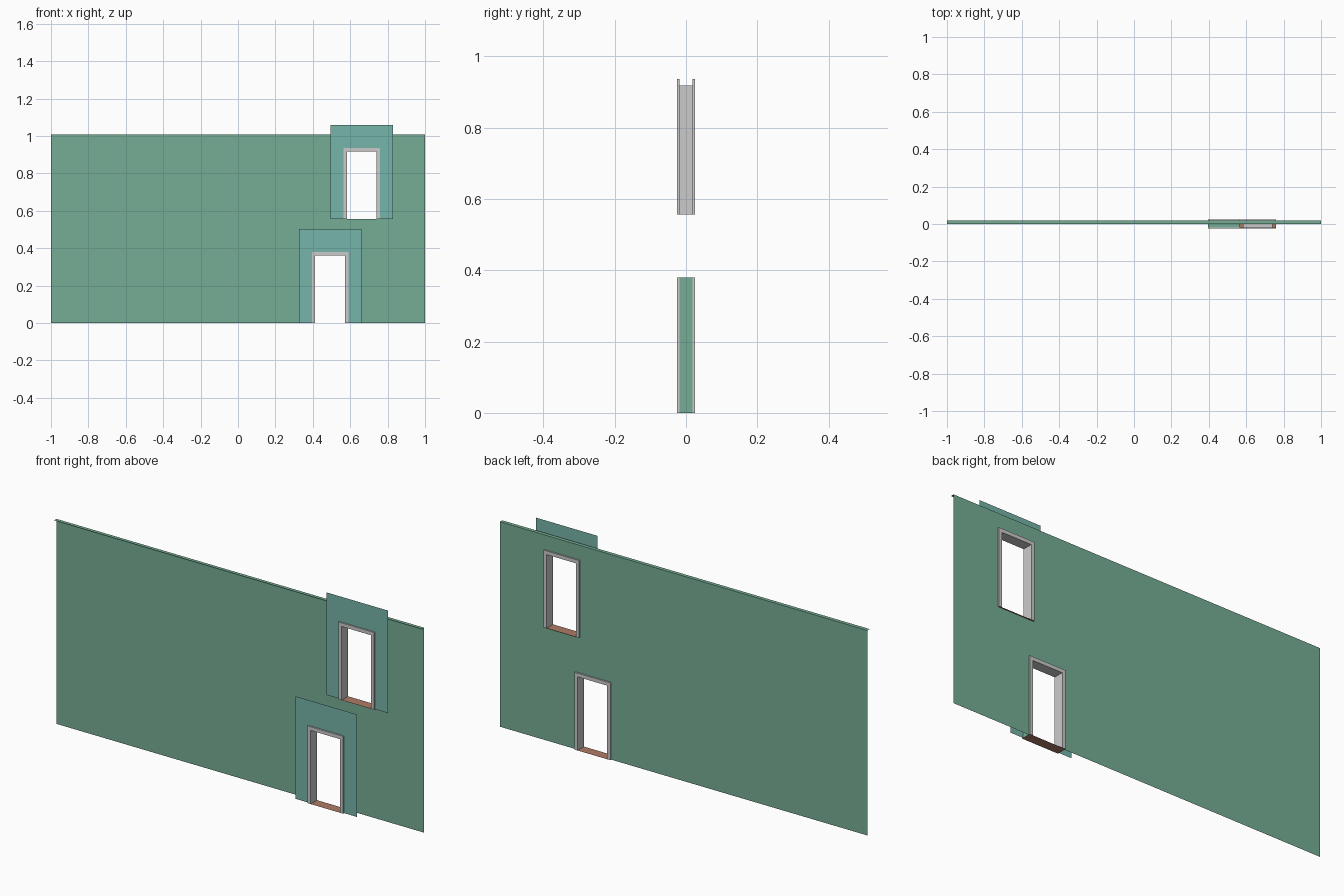
import bpy

if "Cube" in bpy.data.objects:
    bpy.data.objects.remove(bpy.data.objects["Cube"])

W, H, TRIM = 0.195, 0.38, 0.018        # doorway outer width, height, trim width
FACE, OUT = 0.018, 0.025               # half depth of wall faces and of trim
DOORS = [("lower", 0.492, 0.0), ("upper", 0.661, 0.556)]   # centre x, floor z


def material(name, rgb):
    m = bpy.data.materials.new(name)
    m.diffuse_color = (*rgb, 1)
    m.use_nodes = True
    m.node_tree.nodes["Principled BSDF"].inputs["Base Color"].default_value = m.diffuse_color
    return m


GREEN = material("wall_green", (0.18, 0.42, 0.30))
TEAL = material("panel_teal", (0.18, 0.46, 0.40))
BROWN = material("sill_brown", (0.42, 0.20, 0.13))


def add_mesh(name, verts, faces, mat=None):
    me = bpy.data.meshes.new(name)
    me.from_pydata(verts, [], faces)
    ob = bpy.data.objects.new(name, me)
    bpy.context.collection.objects.link(ob)
    if mat:
        me.materials.append(mat)
    return ob


def sheet(name, xs, zs, y, holes, mat, flip=False):
    """Flat upright grid sheet with rectangular openings left out."""
    xs, zs = sorted(set(xs)), sorted(set(zs))
    n = len(xs)
    verts = [(x, y, z) for z in zs for x in xs]
    faces = []
    for j in range(len(zs) - 1):
        for i in range(n - 1):
            cx, cz = (xs[i] + xs[i + 1]) / 2, (zs[j] + zs[j + 1]) / 2
            if any(a < cx < b and c < cz < d for a, b, c, d in holes):
                continue
            f = [j * n + i, j * n + i + 1, (j + 1) * n + i + 1, (j + 1) * n + i]
            faces.append(f[::-1] if flip else f)
    return add_mesh(name, verts, faces, mat)


def sweep_arch(name, cx, z0, profile, mat=None):
    """Sweep (inset, y) points up, over and down the doorway with mitred corners."""
    verts, faces = [], []
    for sx, top in ((-1, 0), (-1, 1), (1, 1), (1, 0)):
        for inset, y in profile:
            verts.append((cx + sx * (W / 2 - inset), y, z0 + top * (H - inset)))
    n = len(profile)
    for s in range(3):
        for k in range(n - 1):
            a = s * n + k
            faces.append((a, a + 1, a + n + 1, a + n))
    return add_mesh(name, verts, faces, mat)


# Back wall sheet with both doorways, and its narrow top ledge
holes = [(cx - W / 2, cx + W / 2, z, z + H) for _, cx, z in DOORS]
xs = [-1, 1] + [v for h in holes for v in h[:2]]
zs = [0, 1.008] + [v for h in holes for v in h[2:]]
sheet("wall", xs, zs, FACE, holes, GREEN, flip=True)
add_mesh("wall_top_ledge", [(-1, 0, 1.008), (1, 0, 1.008), (1, FACE, 1.008), (-1, FACE, 1.008)],
         [(0, 1, 2, 3)], GREEN)

# Open channel section: front trim, lining, back trim
CHANNEL = [(0, -FACE), (0, -OUT), (TRIM, -OUT), (TRIM, OUT), (0, OUT), (0, FACE)]

for (label, cx, z), hole in zip(DOORS, holes):
    # Front panel around the doorway
    sheet(label + "_front_panel", [cx - 0.167, cx + 0.167, *hole[:2]],
          [z, z + 0.504, z + H], -FACE, [hole], TEAL)
    # Door frame
    sweep_arch(label + "_door_frame", cx, z, CHANNEL)
    # Sill
    add_mesh(label + "_sill", [(hole[0], -OUT, z), (hole[1], -OUT, z), (hole[1], OUT, z), (hole[0], OUT, z)],
             [(0, 1, 2, 3)], BROWN)

# Wall reveal joining the lower panel to the wall
_, cx, z = DOORS[0]
sweep_arch("lower_reveal", cx, z, [(0, -FACE), (0, FACE)], GREEN)
